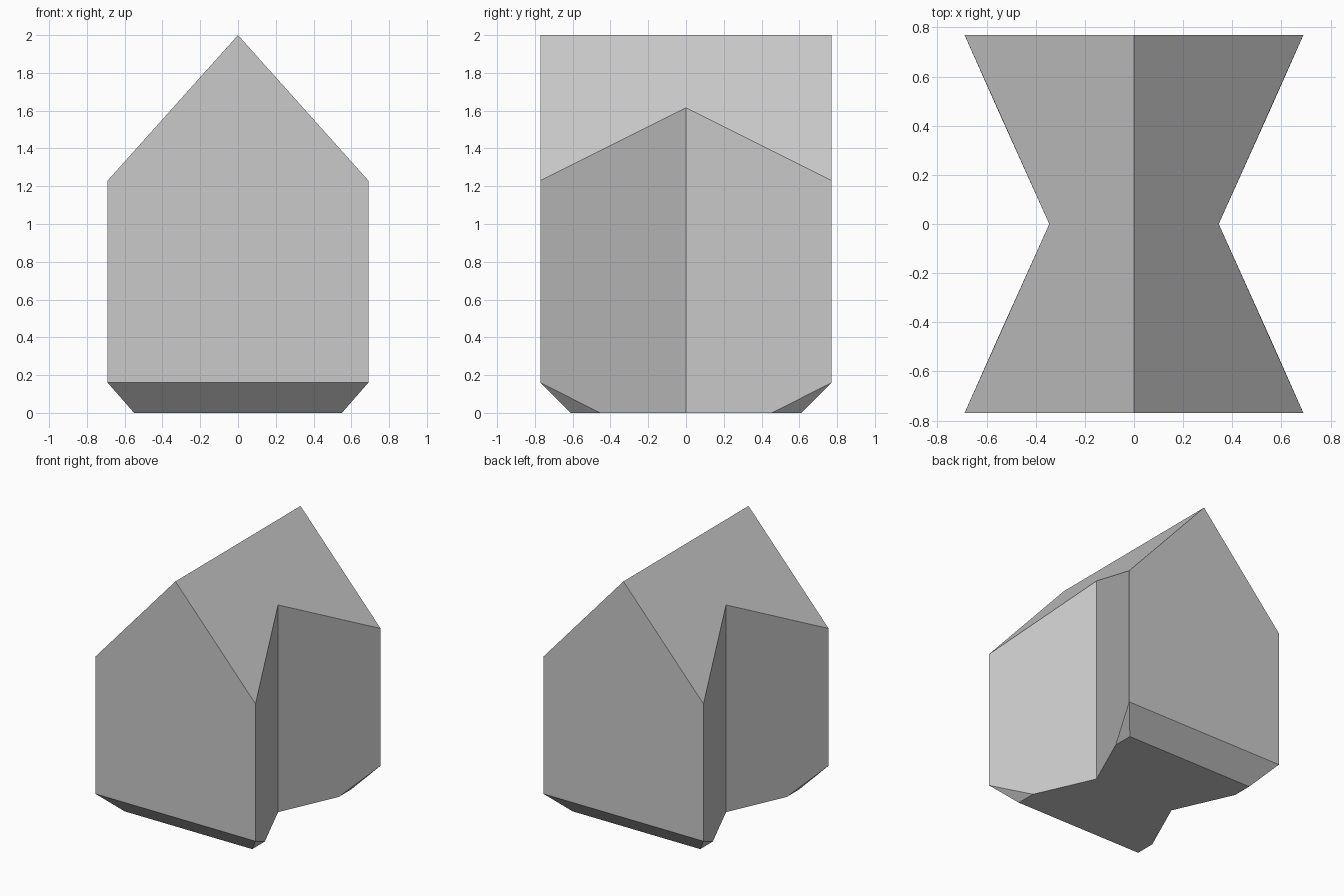
import bpy
import bmesh

cube = bpy.data.objects.get("Cube")
if cube:
    bpy.data.objects.remove(cube, do_unlink=True)

# Main dimensions
HALF_W, WAIST, HALF_D = 0.69, 0.345, 0.77
RIDGE, EAVE, SILL = 2.0, 1.23, 0.16
FOOT_X, FOOT_Y, FOOT_SIDE_Y = 0.55, 0.61, 0.455
WAIST_TOP = (RIDGE + EAVE) / 2

# Corner points of the front quarter
points = {
    "ridge_front": (0, -HALF_D, RIDGE),
    "ridge_mid": (0, 0, RIDGE),
    "eave": (HALF_W, -HALF_D, EAVE),
    "waist_top": (WAIST, 0, WAIST_TOP),
    "waist_foot": (WAIST, 0, 0),
    "sill_mid": (0, -HALF_D, SILL),
    "sill": (HALF_W, -HALF_D, SILL),
    "foot_mid": (0, -FOOT_Y, 0),
    "foot": (FOOT_X, -FOOT_Y, 0),
    "foot_side": (FOOT_X, -FOOT_SIDE_Y, 0),
    "centre": (0, 0, 0),
}
faces = [
    "sill_mid sill eave ridge_front",              # gable end
    "ridge_front eave waist_top ridge_mid",        # roof slope
    "sill foot_side waist_foot waist_top eave",    # angled side wall
    "foot_mid foot sill sill_mid",                 # lower bevel
    "foot foot_side sill",                         # corner bevel
    "centre waist_foot foot_side foot foot_mid",   # underside
]

bm = bmesh.new()
verts = {name: bm.verts.new(co) for name, co in points.items()}
for face in faces:
    bm.faces.new([verts[name] for name in face.split()])

# Mirror the quarter to the other side and to the back
for axis in "XY":
    bmesh.ops.mirror(bm, geom=bm.verts[:] + bm.edges[:] + bm.faces[:],
                     axis=axis, merge_dist=0.001)
bmesh.ops.remove_doubles(bm, verts=bm.verts[:], dist=0.001)
bmesh.ops.recalc_face_normals(bm, faces=bm.faces[:])

# Join the flat panels that the mirroring split
bmesh.ops.dissolve_limit(bm, angle_limit=0.02, verts=bm.verts[:], edges=bm.edges[:])

mesh = bpy.data.meshes.new("gabled_block")
bm.to_mesh(mesh)
bm.free()

# Single light grey colour
grey = bpy.data.materials.new("light_grey")
grey.use_nodes = True
colour = (0.59, 0.59, 0.59, 1)
grey.diffuse_color = colour
grey.node_tree.nodes["Principled BSDF"].inputs["Base Color"].default_value = colour
mesh.materials.append(grey)

block = bpy.data.objects.new("gabled_block", mesh)
bpy.context.collection.objects.link(block)
